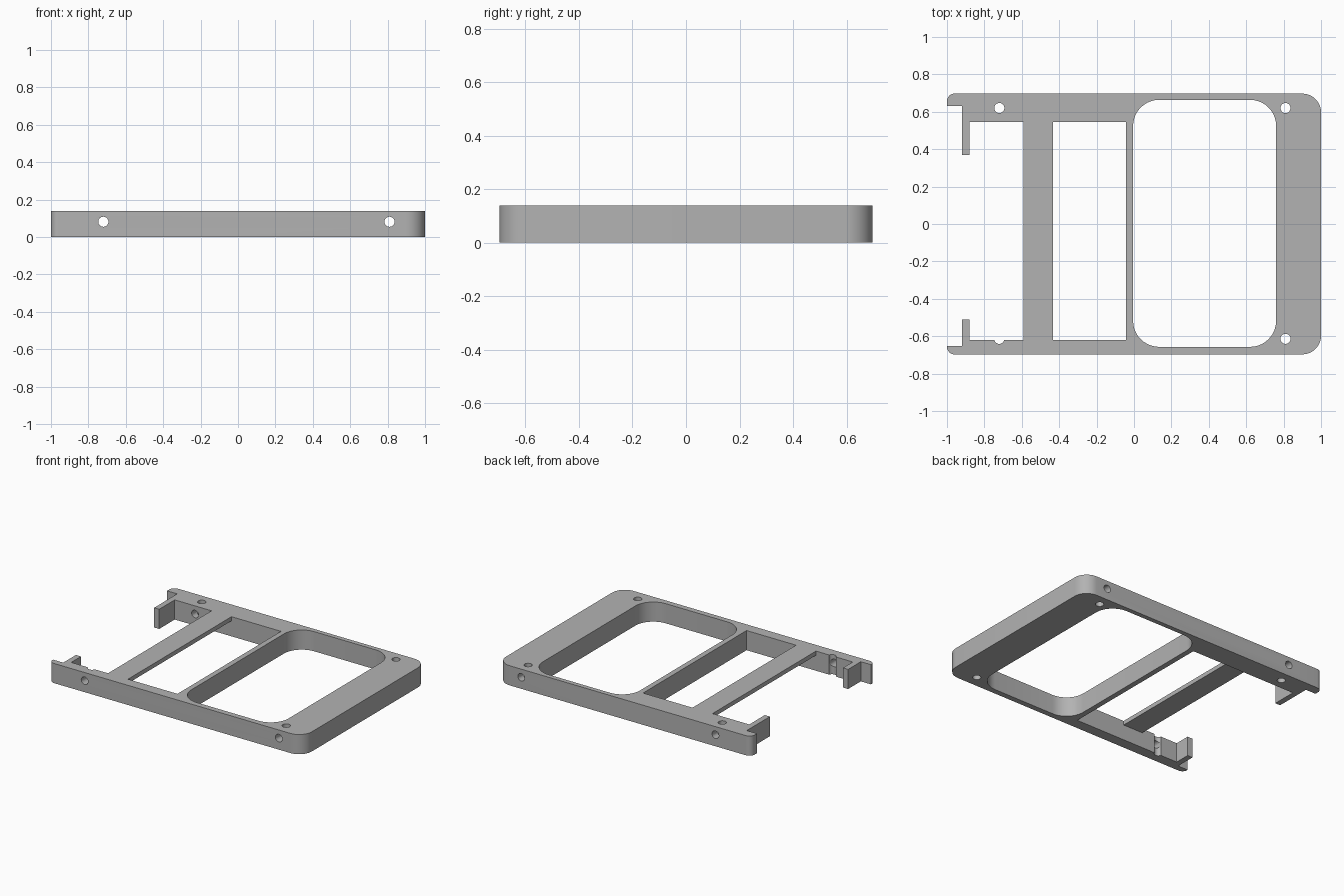
import bpy, bmesh
from math import sin, cos, pi, radians
from mathutils import Vector, Matrix

if "Cube" in bpy.data.objects:
    bpy.data.objects.remove(bpy.data.objects["Cube"], do_unlink=True)

HEIGHT = 0.14
HOLE_R = 0.027

grey = bpy.data.materials.new("plain grey")
grey.use_nodes = True
grey.diffuse_color = (0.45, 0.45, 0.45, 1)
grey.node_tree.nodes["Principled BSDF"].inputs["Base Color"].default_value = (0.45, 0.45, 0.45, 1)


def rounded(corners, steps=10):
    """Outline from (x, y, radius) corners, each convex corner filleted."""
    out = []
    n = len(corners)
    for i, (x, y, r) in enumerate(corners):
        p = Vector((x, y))
        if r == 0:
            out.append(p)
            continue
        a = (Vector(corners[i - 1][:2]) - p).normalized()
        b = (Vector(corners[(i + 1) % n][:2]) - p).normalized()
        centre = p + (a + b) * r
        for k in range(steps + 1):
            t = k / steps * pi / 2
            out.append(centre - b * r * cos(t) - a * r * sin(t))
    return out


def prism(name, outline, z0, z1):
    bm = bmesh.new()
    base = bm.faces.new([bm.verts.new((p[0], p[1], z0)) for p in outline])
    side = bmesh.ops.extrude_face_region(bm, geom=[base])
    bmesh.ops.translate(bm, vec=(0, 0, z1 - z0),
                        verts=[v for v in side["geom"] if isinstance(v, bmesh.types.BMVert)])
    bmesh.ops.recalc_face_normals(bm, faces=bm.faces)
    return finish(name, bm)


def drill(name, location, length, along_y=False):
    bm = bmesh.new()
    turn = Matrix.Rotation(radians(90), 4, "X") if along_y else Matrix()
    bmesh.ops.create_cone(bm, cap_ends=True, segments=32, radius1=HOLE_R, radius2=HOLE_R,
                          depth=length, matrix=Matrix.Translation(location) @ turn)
    return finish(name, bm)


def finish(name, bm):
    mesh = bpy.data.meshes.new(name)
    bm.to_mesh(mesh)
    bm.free()
    mesh.materials.append(grey)
    obj = bpy.data.objects.new(name, mesh)
    bpy.context.collection.objects.link(obj)
    return obj


def cut(obj, cutters):
    for c in cutters:
        c.hide_render = True
        mod = obj.modifiers.new(c.name, "BOOLEAN")
        mod.operation = "DIFFERENCE"
        mod.solver = "EXACT"
        mod.object = c
    graph = bpy.context.evaluated_depsgraph_get()
    mesh = bpy.data.meshes.new_from_object(obj.evaluated_get(graph))
    obj.modifiers.clear()
    obj.data = mesh
    for c in cutters:
        bpy.data.objects.remove(c, do_unlink=True)


# Frame outline, with the open bay and its two hooked tabs on the -x end
front, back = -0.62, 0.545
frame = prism("frame", rounded([
    (-1, -0.697, 0.04), (1, -0.697, 0.1), (1, 0.697, 0.1), (-1, 0.697, 0.04),
    (-1, 0.63, 0), (-0.92, 0.63, 0), (-0.92, 0.37, 0), (-0.88, 0.37, 0),
    (-0.88, back, 0), (-0.043, back, 0), (-0.043, front, 0), (-0.88, front, 0),
    (-0.88, -0.51, 0), (-0.92, -0.51, 0), (-0.92, -0.653, 0), (-1, -0.653, 0)]),
    0, HEIGHT)

# Large rounded window, vertical screw holes and cross-drilled holes
cutters = [prism("window_cutter", rounded([
    (-0.005, -0.657, 0.14), (0.76, -0.657, 0.14), (0.76, 0.664, 0.14), (-0.005, 0.664, 0.14)]),
    -0.1, HEIGHT + 0.1)]
for x in (-0.72, 0.81):
    for y in (-0.614, 0.62):
        cutters.append(drill("screw_cutter", (x, y, HEIGHT / 2), 0.4))
    cutters.append(drill("cross_cutter", (x, 0, 0.082), 2, along_y=True))
cut(frame, cutters)

# Thin crossbar, flush with the top of the rails
x0, x1 = -0.59, -0.433
crossbar = prism("crossbar", [(x0, front), (x1, front), (x1, back), (x0, back)],
                 HEIGHT - 0.03, HEIGHT)

# Smooth the rounded corners and bores, keep edges sharp
bpy.ops.object.select_all(action="DESELECT")
frame.select_set(True)
bpy.context.view_layer.objects.active = frame
bpy.ops.object.shade_smooth_by_angle(angle=radians(30))
